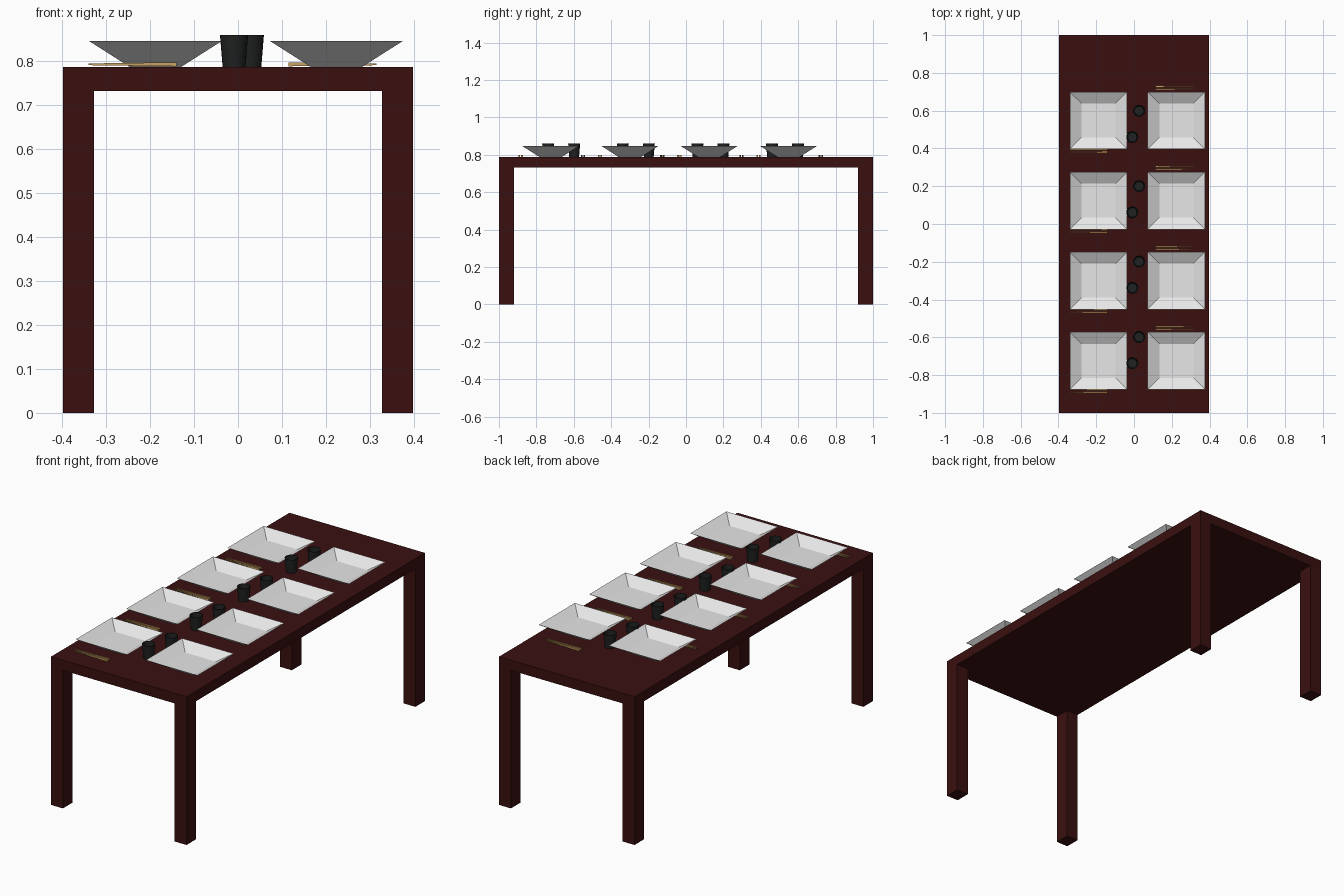
import bpy, bmesh, math
from mathutils import Matrix

if "Cube" in bpy.data.objects:
    bpy.data.objects.remove(bpy.data.objects["Cube"])

def material(name, rgb):
    m = bpy.data.materials.new(name)
    m.diffuse_color = (*rgb, 1)
    m.use_nodes = True
    m.node_tree.nodes["Principled BSDF"].inputs["Base Color"].default_value = m.diffuse_color
    return m

WOOD = material("dark red wood", (0.042, 0.005, 0.005))
WHITE = material("white china", (0.8, 0.8, 0.8))
BLACK = material("black glaze", (0.014, 0.015, 0.015))
BAMBOO = material("bamboo", (0.6, 0.36, 0.12))
TOP = 0.787

def finish(name, bm, mat):
    bmesh.ops.recalc_face_normals(bm, faces=bm.faces)
    me = bpy.data.meshes.new(name)
    bm.to_mesh(me)
    bm.free()
    me.materials.append(mat)
    ob = bpy.data.objects.new(name, me)
    bpy.context.collection.objects.link(ob)
    return ob

def box(name, lo, hi, mat):
    bm = bmesh.new()
    size = [b - a for a, b in zip(lo, hi)]
    mid = [(a + b) / 2 for a, b in zip(lo, hi)]
    bmesh.ops.create_cube(bm, size=1, matrix=Matrix.Translation(mid) @ Matrix.Diagonal((*size, 1)))
    return finish(name, bm, mat)

def lathe(name, profile, sides, turn, centre, mat):
    """Stack rings of (radius, height), bridge them, cap both ends."""
    bm = bmesh.new()
    rings = [[bm.verts.new((centre[0] + r * math.cos(turn + i * math.tau / sides),
                            centre[1] + r * math.sin(turn + i * math.tau / sides),
                            TOP + z)) for i in range(sides)] for r, z in profile]
    for a, b in zip(rings, rings[1:]):
        for i in range(sides):
            j = (i + 1) % sides
            bm.faces.new((a[i], a[j], b[j], b[i]))
    bm.faces.new(rings[0][::-1])
    bm.faces.new(rings[-1])
    return finish(name, bm, mat)

# Table top and four corner legs
box("table_top", (-0.398, -1, 0.733), (0.398, 1, TOP), WOOD)
for sx, nx in ((-1, "left"), (1, "right")):
    for sy, ny in ((-1, "front"), (1, "back")):
        xs = sorted((sx * 0.328, sx * 0.398))
        ys = sorted((sy * 0.92, sy * 1.0))
        box(f"{ny}_{nx}_leg", (xs[0], ys[0], 0), (xs[1], ys[1], 0.733), WOOD)

# Square plates: half widths become corner radii
Q = math.sqrt(2)
plate = [(0.0575 * Q, 0.0), (0.152 * Q, 0.060), (0.150 * Q, 0.060), (0.090 * Q, 0.024)]
# Tapered hollow cups
cup = [(0.026, 0.0), (0.032, 0.073), (0.029, 0.073), (0.024, 0.006)]

def chopstick(name, x_thick, x_thin, y):
    bm = bmesh.new()
    rings = []
    for x, h in ((x_thick, 0.0045), (x_thin, 0.002)):
        rings.append([bm.verts.new((x, y + a * h, TOP + 0.0065 + b * h))
                      for a, b in ((-1, -1), (1, -1), (1, 1), (-1, 1))])
    a, b = rings
    for i in range(4):
        j = (i + 1) % 4
        bm.faces.new((a[i], a[j], b[j], b[i]))
    bm.faces.new(a)
    bm.faces.new(b[::-1])
    finish(name, bm, BAMBOO)

# Four rows of place settings
for n in range(4):
    y = -0.724 + n * 0.424
    lathe(f"left_plate_{n}", plate, 4, math.pi / 4, (-0.188, y), WHITE)
    lathe(f"right_plate_{n}", plate, 4, math.pi / 4, (0.224, y), WHITE)
    yc = -0.737 + n * 0.399
    for side, x, cy in (("left", -0.009, yc), ("right", 0.027, yc + 0.139)):
        c = lathe(f"{side}_cup_{n}", cup, 24, 0, (x, cy), BLACK)
        bpy.context.view_layer.objects.active = c
        bpy.ops.object.select_all(action='DESELECT')
        c.select_set(True)
        bpy.ops.object.shade_smooth_by_angle(angle=math.radians(35))
    for k, dy in enumerate((0, 0.014)):
        chopstick(f"left_chopstick_{n}_{k}", -0.14, -0.34, y - 0.167 + dy)
        chopstick(f"right_chopstick_{n}_{k}", 0.115, 0.315, y + 0.166 + dy)
